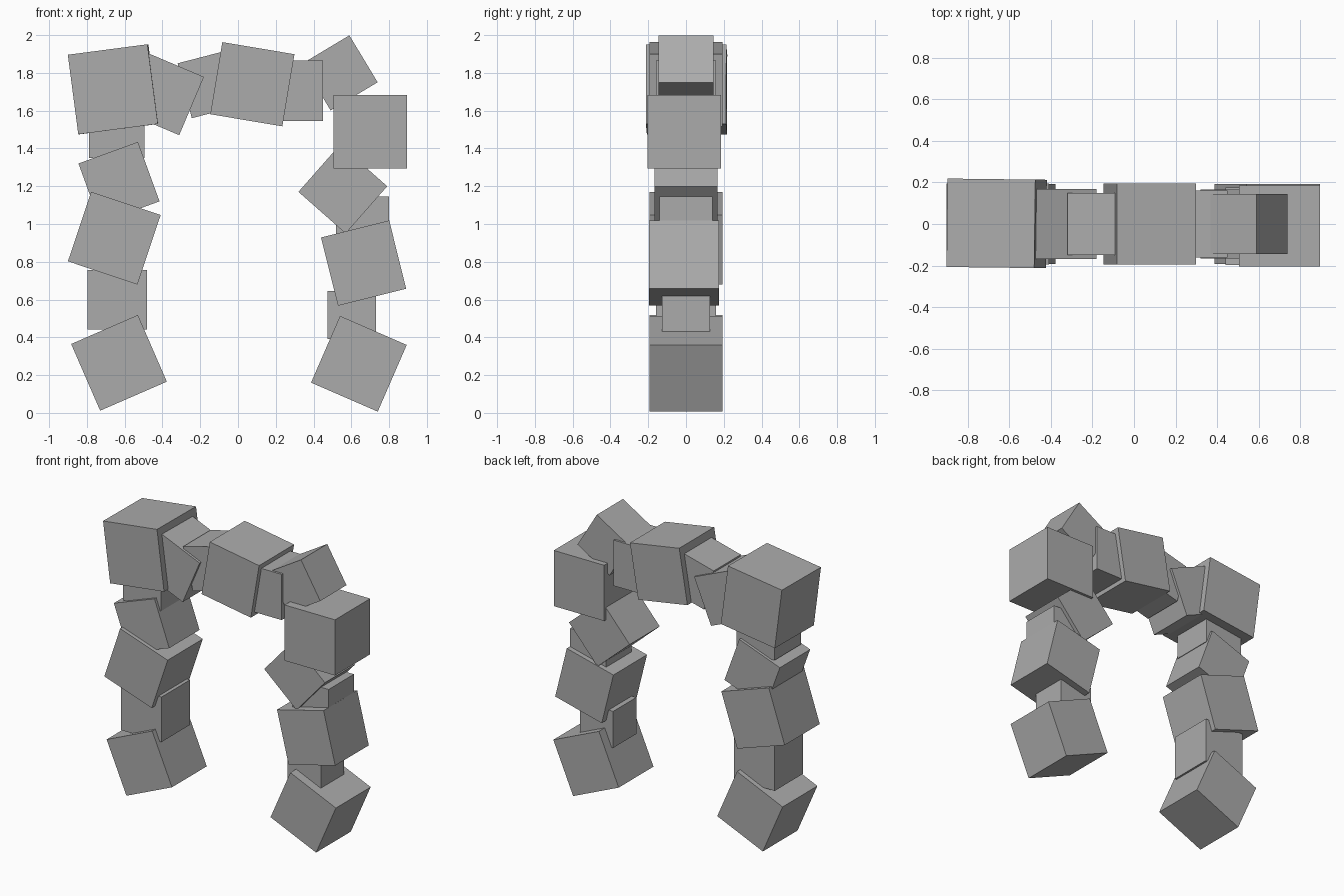
import bpy
from math import radians

# One stone grey for the whole arch
grey = bpy.data.materials.new("stone grey")
grey.diffuse_color = (0.41, 0.41, 0.41, 1)


def block(name, x, z, size, tilt=0, y=0, yaw=0):
    """Cube tilted counter-clockwise as seen from the front."""
    bpy.ops.mesh.primitive_cube_add(size=size, location=(x, y, z),
                                    rotation=(0, radians(-tilt), radians(yaw)))
    ob = bpy.context.object
    ob.name = name
    ob.data.materials.append(grey)


# x, z, size, tilt, y offset, yaw
left_pillar = [
    (-0.63, 0.265, 0.385, 23.5),
    (-0.64, 0.598, 0.315),
    (-0.655, 0.925, 0.388, -18.5),
    (-0.63, 1.22, 0.335, 20),
    (-0.642, 1.497, 0.295),
]
lintel = [
    (-0.66, 1.713, 0.425, 7.5, 0.003, -0.7),
    (-0.40, 1.69, 0.335, -23),
    (-0.137, 1.743, 0.30, 14.5),
    (0.076, 1.74, 0.387, -9.5),
    (0.29, 1.705, 0.32),
    (0.54, 1.80, 0.29, 31),
]
right_pillar = [
    (0.70, 1.488, 0.39, 0, -0.01),
    (0.555, 1.185, 0.333, 48.6),
    (0.66, 1.005, 0.28),
    (0.665, 0.793, 0.372, 14, -0.01),
    (0.603, 0.518, 0.256),
    (0.64, 0.26, 0.385, -23.5),
]

for part, blocks in (("left_pillar_block", left_pillar),
                     ("lintel_block", lintel),
                     ("right_pillar_block", right_pillar)):
    for i, b in enumerate(blocks, 1):
        block(f"{part}_{i}", *b)
